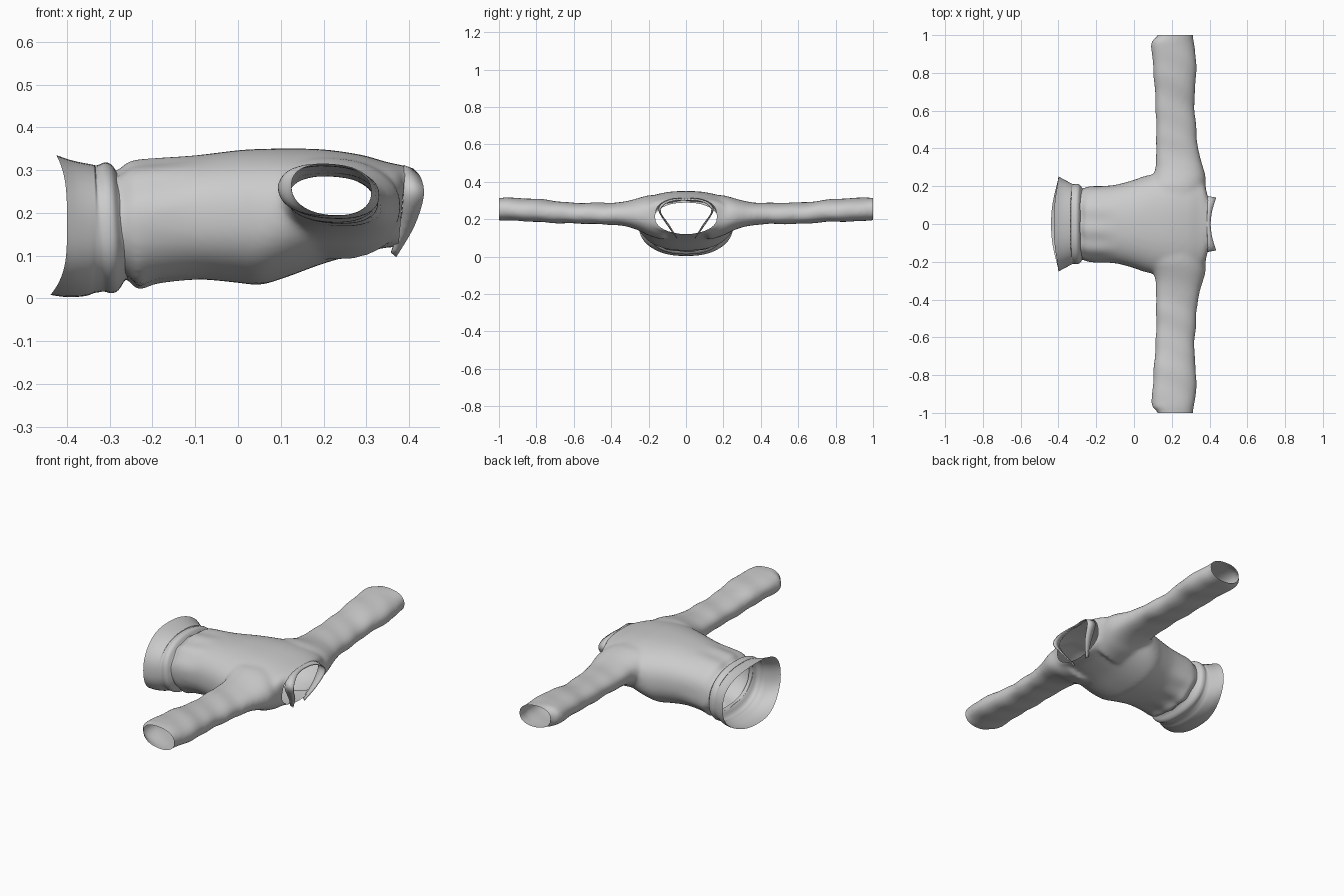
import bpy, bmesh, math
from mathutils import Vector

if "Cube" in bpy.data.objects:
    bpy.data.objects.remove(bpy.data.objects["Cube"])

N = 64


def spow(v, p):
    return math.copysign(abs(v) ** p, v)


def catmull(rows, steps=5):
    """Smoothly interpolate rows of loft parameters."""
    out = []
    for i in range(len(rows) - 1):
        a, b, c, d = (rows[max(0, min(len(rows) - 1, i + k))] for k in (-1, 0, 1, 2))
        for s in range(steps):
            t = s / steps
            out.append([q + .5 * t * (r - p + t * (2*p - 5*q + 4*r - w + t * (3*(q - r) + w - p)))
                        for p, q, r, w in zip(a, b, c, d)])
    return out + [list(rows[-1])]


def loft(bm, rings, closed=True, caps=False):
    vs = [[bm.verts.new(p) for p in r] for r in rings]
    for a, b in zip(vs, vs[1:]):
        n = len(a)
        for i in range(n if closed else n - 1):
            j = (i + 1) % n
            bm.faces.new((a[i], a[j], b[j], b[i]))
    if caps:
        bm.faces.new(vs[0])
        bm.faces.new(vs[-1])


def make(name, bm):
    bmesh.ops.recalc_face_normals(bm, faces=bm.faces)
    me = bpy.data.meshes.new(name)
    bm.to_mesh(me)
    bm.free()
    for p in me.polygons:
        p.use_smooth = True
    ob = bpy.data.objects.new(name, me)
    bpy.context.collection.objects.link(ob)
    return ob


def torso_ring(row, lean=0.0, bow=0.0):
    """row: x, half width, z low, z high, taper (wider on top)."""
    x, w, lo, hi, taper = row
    pts = []
    for i in range(N):
        t = 2 * math.pi * i / N
        c, s = spow(math.cos(t), .85), spow(math.sin(t), .85)
        xx = x - lean * s - bow * abs(math.sin(t)) ** 3 * (1.25 if s < 0 else .8)
        pts.append((xx, w * c * (1 + taper * s), (lo + hi) / 2 + s * (hi - lo) / 2, ))
    return pts


# torso: waist to neck
bm = bmesh.new()
torso = [(-.31, .185, .05, .295, 0), (-.268, .185, .048, .295, 0), (-.245, .197, .022, .316, 0),
         (-.21, .20, .036, .323, 0), (-.1, .206, .046, .333, 0), (0, .232, .038, .345, 0),
         (.05, .25, .033, .348, 0), (.11, .262, .05, .349, .02), (.2, .262, .083, .347, .05),
         (.29, .25, .108, .334, .08), (.345, .235, .12, .318, .1), (.375, .20, .122, .312, .15),
         (.39, .135, .12, .308, .35), (.43, .125, .125, .302, .4)]
loft(bm, [torso_ring(r, lean=.012 if r[0] < -.2 else 0) for r in catmull(torso)], caps=True)

# sleeves: y, x low, x high, z low, z high
sleeve = [(.12, .06, .375, .09, .33), (.2, .075, .378, .115, .325), (.25, .10, .378, .14, .312),
          (.3, .115, .365, .158, .298), (.36, .117, .348, .17, .288), (.45, .117, .332, .175, .284),
          (.6, .116, .322, .178, .286), (.7, .112, .322, .183, .296), (.8, .102, .328, .188, .305),
          (.92, .095, .325, .192, .311), (.97, .098, .315, .195, .316), (.995, .125, .312, .198, .314),
          (1.06, .13, .31, .2, .312)]
for side in (1, -1):
    rings = []
    for y, x0, x1, z0, z1 in catmull(sleeve):
        ring = []
        for i in range(N):
            t = 2 * math.pi * i / N
            c, s = spow(math.cos(t), .85), spow(math.sin(t), .9)
            ring.append(((x0 + x1) / 2 + c * (x1 - x0) / 2, side * y,
                         (z0 + z1) / 2 + s * (z1 - z0) / 2 - .008 * c))
        rings.append(ring)
    loft(bm, rings, caps=True)
shell = make("shell_helper", bm)

# fuse torso and sleeves into one smooth skin
mod = shell.modifiers.new("fuse", 'REMESH')
mod.mode = 'VOXEL'
mod.voxel_size = .0095
dg = bpy.context.evaluated_depsgraph_get()
fused = bpy.data.meshes.new_from_object(shell.evaluated_get(dg))
bpy.data.objects.remove(shell)
bm = bmesh.new()
bm.from_mesh(fused)
for _ in range(7):
    bmesh.ops.smooth_vert(bm, verts=bm.verts, factor=.5, use_axis_x=True, use_axis_y=True, use_axis_z=True)
bm.normal_update()

# soft cloth folds on sleeves and waist
for v in bm.verts:
    x, y, z = v.co
    arm = max(0, min(1, (abs(y) - .3) / .15))
    waist = max(0, min(1, (-.08 - x) / .1))
    d = arm * .003 * math.sin(30 * y + 16 * x) * math.sin(11 * y - 20 * z)
    d += waist * .0025 * math.sin(55 * y + 30 * z)
    v.co += v.normal * (d + .0015)

# open the neck, waist and both cuffs
for co, no in (((.387, 0, .25), (1, 0, -.09)), ((-.275, 0, .17), (-1, 0, -.1)),
               ((0, 1, 0), (0, 1, 0)), ((0, -1, 0), (0, -1, 0))):
    bmesh.ops.bisect_plane(bm, geom=bm.verts[:] + bm.edges[:] + bm.faces[:], dist=1e-5,
                           plane_co=Vector(co), plane_no=Vector(no), clear_outer=True)
make("shirt_body_and_sleeves", bm)

# flared hem with gathered roll and bowed edge; last value is the bow
hem = [(-.256, .18, .052, .288, 0, 0), (-.272, .188, .042, .292, 0, 0), (-.287, .207, .02, .312, 0, 0),
       (-.303, .212, .012, .318, 0, 0), (-.322, .211, .016, .311, 0, .003), (-.345, .222, .006, .315, 0, .008),
       (-.375, .238, .003, .323, 0, .018), (-.40, .252, .008, .335, 0, .031)]
bm = bmesh.new()
loft(bm, [torso_ring(r[:5], lean=.008 if r[0] > -.33 else 0, bow=r[5]) for r in catmull(hem)])
make("flared_hem", bm)

# collar band, open at the front
base = [(.358, .055, .108), (.379, .10, .17), (.387, .145, .245), (.388, .128, .285),
        (.388, .07, .307), (.386, 0, .309)]
tip = [(.370, .048, .098), (.412, .092, .17), (.434, .137, .238), (.428, .118, .278),
       (.412, .065, .299), (.405, 0, .302)]


def mirrored(half):
    return catmull(half + [(x, -y, z) for x, y, z in half[-2::-1]], 4)


bm = bmesh.new()
loft(bm, [mirrored(base), mirrored(tip)], closed=False)
collar = make("collar_band", bm)
sol = collar.modifiers.new("cloth", 'SOLIDIFY')
sol.thickness = .005
sol.offset = 0
